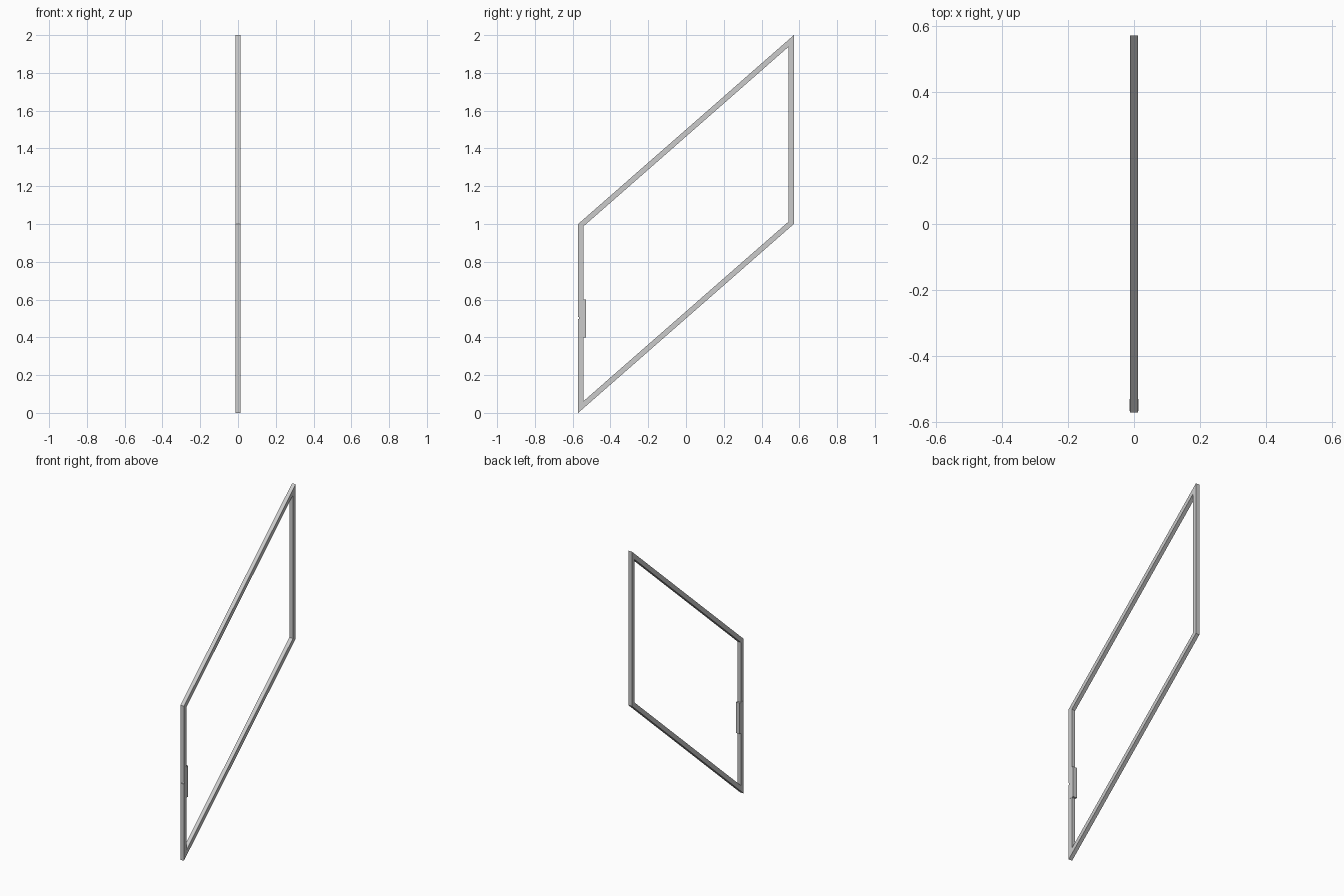
import bpy, bmesh, math

if "Cube" in bpy.data.objects:
    bpy.data.objects.remove(bpy.data.objects["Cube"])

Y = 0.571          # half length of the frame
W = 0.028          # bar width seen from the side
T = 0.0128         # half thickness of the bars
SLOPE = 1.0 / (2 * Y)
DZ = W * math.sqrt(1 + SLOPE ** 2)   # vertical height of a slanted bar


def slab(name, points, half):
    """Extrude a closed (y, z) outline across x."""
    bm = bmesh.new()
    face = bm.faces.new([bm.verts.new((-half, y, z)) for y, z in points])
    res = bmesh.ops.extrude_face_region(bm, geom=[face])
    verts = [v for v in res["geom"] if isinstance(v, bmesh.types.BMVert)]
    bmesh.ops.translate(bm, verts=verts, vec=(2 * half, 0, 0))
    bmesh.ops.recalc_face_normals(bm, faces=bm.faces)
    mesh = bpy.data.meshes.new(name)
    bm.to_mesh(mesh)
    bm.free()
    obj = bpy.data.objects.new(name, mesh)
    bpy.context.collection.objects.link(obj)
    return obj


# Outer and inner corners of the parallelogram (mitred joints)
yi = Y - W
outer = [(-Y, 0), (Y, 1), (Y, 2), (-Y, 1)]
inner = [(-yi, W * SLOPE + DZ), (yi, 1 - W * SLOPE + DZ),
         (yi, 2 - W * SLOPE - DZ), (-yi, 1 + W * SLOPE - DZ)]

# Bottom, rear and top bars
for i, name in enumerate(["bottom_bar", "rear_bar", "top_bar"]):
    slab(name, [outer[i], outer[i + 1], inner[i + 1], inner[i]], T)

# Front bar in two halves with a narrow gap
slab("front_bar_lower", [outer[0], inner[0], (-yi, 0.496), (-Y, 0.496)], T)
slab("front_bar_upper", [outer[3], inner[3], (-yi, 0.507), (-Y, 0.507)], T)

# Joining block behind the gap
slab("joining_block", [(-0.566, 0.4), (-0.529, 0.4), (-0.529, 0.6), (-0.566, 0.6)], 0.0138)
